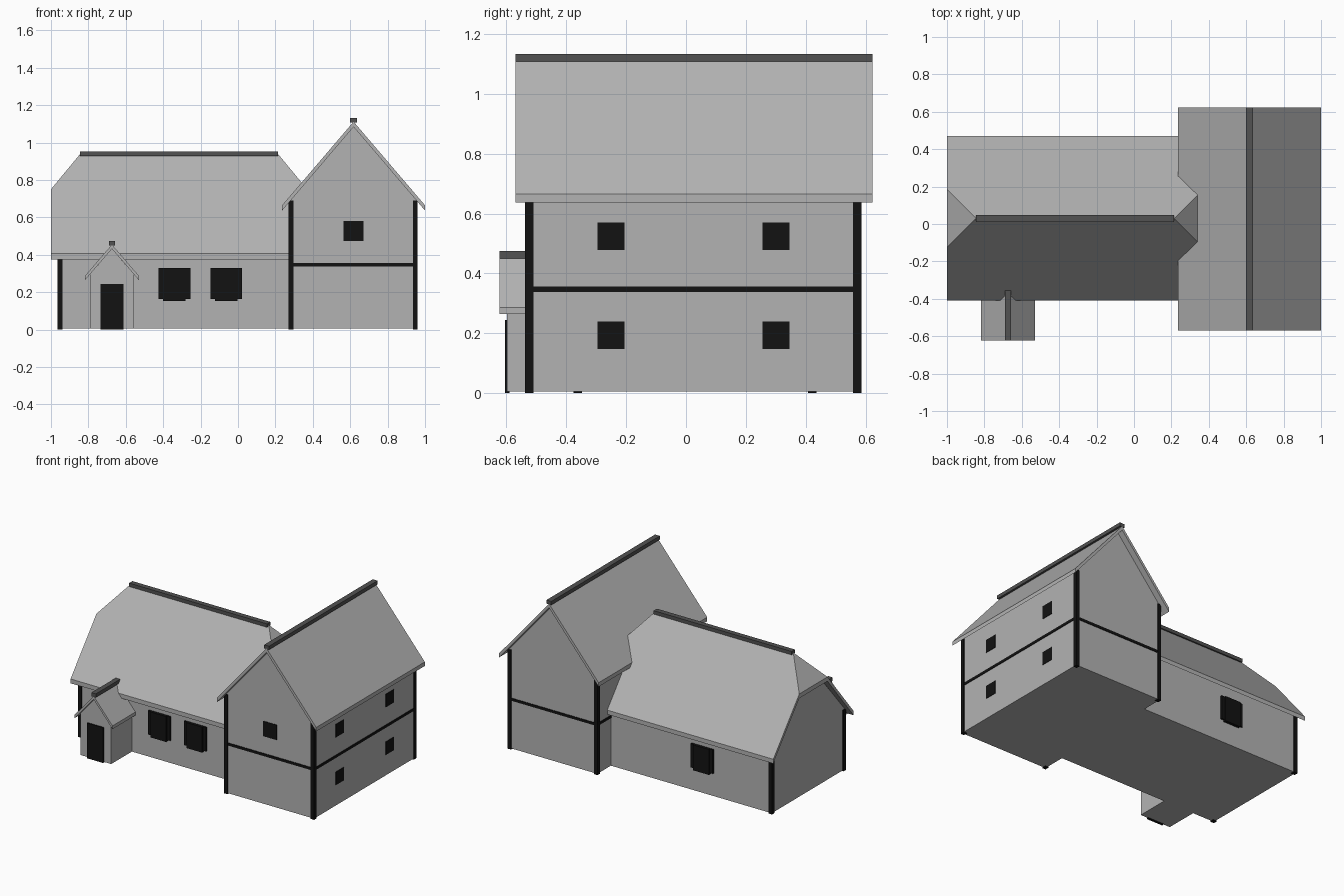
import bpy, bmesh
from mathutils import Vector

if "Cube" in bpy.data.objects:
    bpy.data.objects.remove(bpy.data.objects["Cube"])


def material(name, v):
    m = bpy.data.materials.new(name)
    m.diffuse_color = (v, v, v, 1)
    m.use_nodes = True
    m.node_tree.nodes["Principled BSDF"].inputs["Base Color"].default_value = m.diffuse_color
    return m


GREY = material("plain_grey", 0.45)
DARK = material("ridge_dark_grey", 0.085)
BLACK = material("timber_black", 0.006)


def finish(name, bm, mat):
    bmesh.ops.recalc_face_normals(bm, faces=bm.faces)
    me = bpy.data.meshes.new(name)
    bm.to_mesh(me)
    bm.free()
    me.materials.append(mat)
    ob = bpy.data.objects.new(name, me)
    bpy.context.collection.objects.link(ob)
    return ob


def box(name, x, y, z, mat):
    """Box from (min, max) ranges."""
    bm = bmesh.new()
    bmesh.ops.create_cube(bm, size=1)
    for v in bm.verts:
        v.co = [r[0] + (c + 0.5) * (r[1] - r[0]) for c, r in zip(v.co, (x, y, z))]
    return finish(name, bm, mat)


def prism(name, profile, axis, a, b, mat):
    """Extrude a (side, height) profile along x or y."""
    bm = bmesh.new()
    place = (lambda s, z: (a, s, z)) if axis == "x" else (lambda s, z: (s, a, z))
    face = bm.faces.new([bm.verts.new(place(s, z)) for s, z in profile])
    ext = bmesh.ops.extrude_face_region(bm, geom=[face], use_keep_orig=True)["geom"]
    move = Vector((b - a, 0, 0)) if axis == "x" else Vector((0, b - a, 0))
    bmesh.ops.translate(bm, vec=move, verts=[g for g in ext if isinstance(g, bmesh.types.BMVert)])
    return finish(name, bm, mat)


def roof(name, points, faces, thick):
    """Roof surface thickened straight down."""
    bm = bmesh.new()
    vs = [bm.verts.new(p) for p in points]
    top = [bm.faces.new([vs[i] for i in f]) for f in faces]
    ext = bmesh.ops.extrude_face_region(bm, geom=top, use_keep_orig=True)["geom"]
    bmesh.ops.translate(bm, vec=(0, 0, -thick), verts=[g for g in ext if isinstance(g, bmesh.types.BMVert)])
    return finish(name, bm, GREY)


def gable_roof(name, cx, half, y0, y1, eave, apex, thick):
    pts = [(cx + s * half, y, apex if s == 0 else eave) for y in (y0, y1) for s in (-1, 0, 1)]
    return roof(name, pts, [(0, 1, 4, 3), (1, 2, 5, 4)], thick)


# Two-storey wing
WX, WY = (0.276, 0.956), (-0.531, 0.579)
CX = 0.618
box("wing_walls", WX, WY, (0.005, 0.69), GREY)
prism("wing_gable", [(WX[0], 0.69), (WX[1], 0.69), (CX, 1.085)], "y", *WY, GREY)
gable_roof("wing_roof", CX, 0.382, -0.57, 0.622, 0.665, 1.112, 0.028)
box("wing_ridge", (0.6, 0.637), (-0.57, 0.622), (1.107, 1.132), DARK)
for px in (0.283, 0.948):
    for py in (-0.523, 0.572):
        box("wing_post", (px - 0.013, px + 0.013), (py - 0.014, py + 0.014), (0, 0.69), BLACK)
for y in (WY[0], WY[1]):
    box("wing_beam", (0.28, 0.95), (y - 0.004, y + 0.004), (0.338, 0.356), BLACK)
for x in (WX[0], WX[1]):
    box("wing_beam", (x - 0.004, x + 0.004), (-0.52, 0.57), (0.338, 0.356), BLACK)

# Wing windows
for cy in (-0.25, 0.3):
    for z in (0.148, 0.479):
        box("side_window", (0.95, 0.959), (cy - 0.045, cy + 0.045), (z, z + 0.091), BLACK)
box("front_window", (0.565, 0.67), (-0.534, -0.526), (0.475, 0.58), BLACK)

# Single-storey main range
MX, MY = (-0.96, 0.33), (-0.37, 0.43)
MID = 0.03
box("main_walls", MX, MY, (0.005, 0.425), GREY)
prism("main_gable", [(MY[0], 0.425), (MY[1], 0.425), (MID + 0.13, 0.742), (MID - 0.13, 0.742)],
      "x", *MX, GREY)
for py in (MY[0] + 0.008, MY[1] - 0.008):
    box("main_post", (-0.966, -0.938), (py - 0.014, py + 0.014), (0, 0.425), BLACK)

# Half-hipped main roof
eave, top, half, hip = 0.406, 0.938, 0.44, 0.155
hz = top - hip * (top - eave) / half
pts = []
for x, rx in ((-1.0, -0.845), (0.37, 0.215)):
    pts += [(x, MID - half, eave), (x, MID - hip, hz), (rx, MID, top), (x, MID + hip, hz), (x, MID + half, eave)]
roof("main_roof", pts, [(0, 5, 6, 7, 2, 1), (4, 3, 2, 7, 8, 9), (1, 2, 3), (6, 8, 7)], 0.03)
box("main_ridge", (-0.845, 0.215), (0.012, 0.048), (0.928, 0.952), DARK)

# Main range windows with side shutters
for cx, y, out in ((-0.34, MY[0], -1), (-0.063, MY[0], -1), (-0.43, MY[1], 1)):
    ys = sorted((y - out * 0.005, y + out * 0.02))
    box("main_window", (cx - 0.06, cx + 0.06), ys, (0.153, 0.33), BLACK)
    for s in (-1, 1):
        xs = sorted((cx + s * 0.055, cx + s * 0.085))
        box("shutter", xs, sorted((y - out * 0.005, y + out * 0.012)), (0.164, 0.33), BLACK)

# Entrance porch
PX = -0.674
box("porch_walls", (PX - 0.118, PX + 0.118), (-0.597, -0.36), (0.005, 0.295), GREY)
prism("porch_gable", [(PX - 0.118, 0.295), (PX + 0.118, 0.295), (PX, 0.432)], "y", -0.597, -0.36, GREY)
gable_roof("porch_roof", PX, 0.145, -0.622, -0.35, 0.287, 0.455, 0.023)
box("porch_ridge", (PX - 0.017, PX + 0.017), (-0.622, -0.355), (0.45, 0.475), DARK)
box("door", (PX - 0.062, PX + 0.062), (-0.605, -0.59), (0, 0.245), BLACK)
